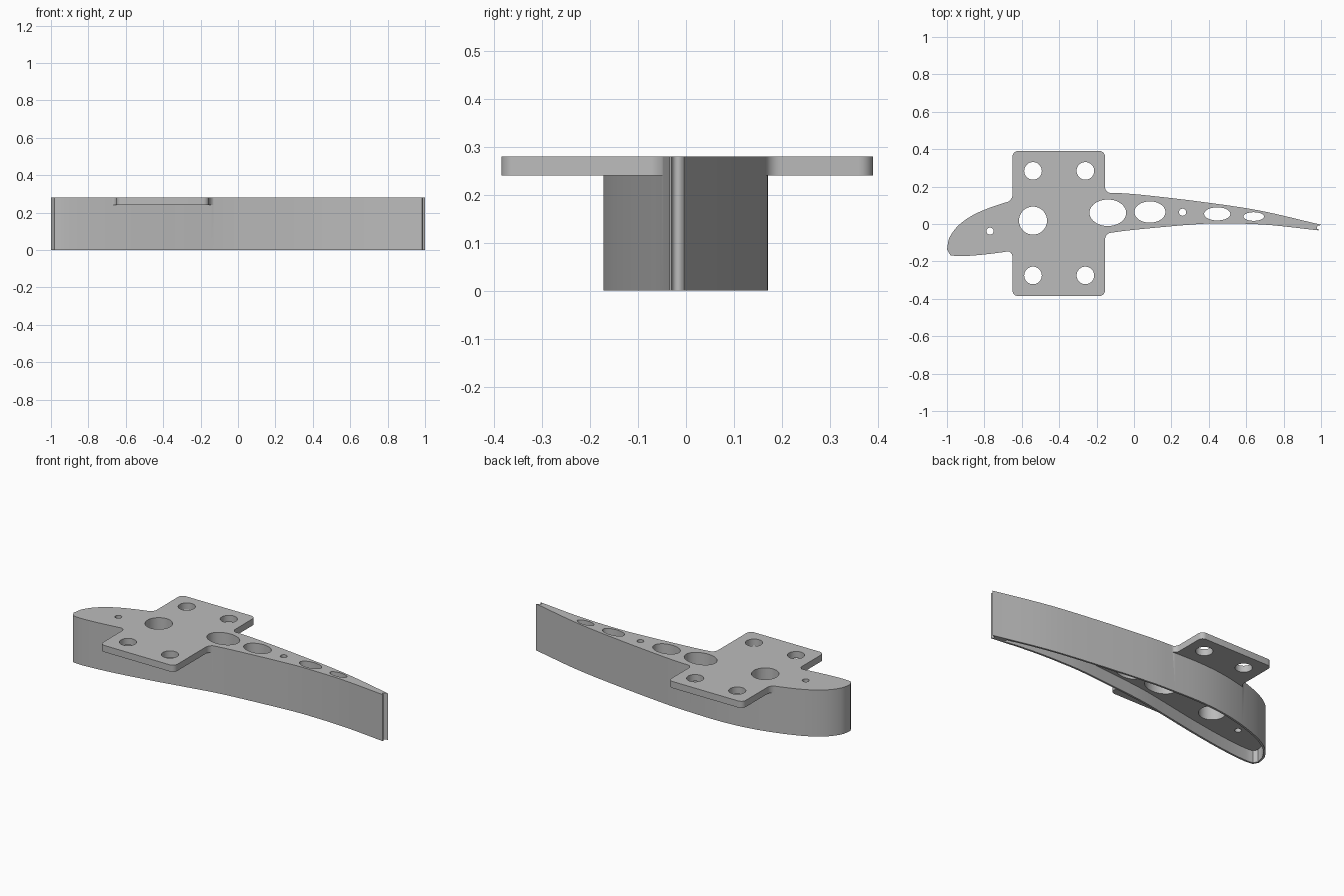
import bpy, bmesh, math
from mathutils import Vector

if "Cube" in bpy.data.objects:
    bpy.data.objects.remove(bpy.data.objects["Cube"])

TOP, PLATE_Z, RECESS_Z, WALL = 0.28, 0.24, 0.075, 0.012

metal = bpy.data.materials.new("plain grey")
metal.diffuse_color = (0.5, 0.5, 0.5, 1)
metal.use_nodes = True
metal.node_tree.nodes["Principled BSDF"].inputs["Base Color"].default_value = metal.diffuse_color


def spline(pts, n=8):
    """Smooth curve through the points."""
    p = [Vector(q) for q in pts]
    p = [2 * p[0] - p[1]] + p + [2 * p[-1] - p[-2]]
    out = []
    for a, b, c, d in zip(p, p[1:], p[2:], p[3:]):
        for i in range(n):
            t = i / n
            out.append(0.5 * (2 * b + (c - a) * t + (2 * a - 5 * b + 4 * c - d) * t * t
                              + (3 * b - a - 3 * c + d) * t ** 3))
    return out + [p[-2]]


def rounded(corners, n=6):
    """Polygon whose corners (x, y, radius) are rounded."""
    out = []
    for i, (x, y, r) in enumerate(corners):
        c = Vector((x, y))
        if not r:
            out.append(c)
            continue
        a = c + (Vector(corners[i - 1][:2]) - c).normalized() * r
        b = c + (Vector(corners[(i + 1) % len(corners)][:2]) - c).normalized() * r
        o = a + b - c
        for k in range(n + 1):
            t = k / n * math.pi / 2
            out.append(o + (a - o) * math.cos(t) + (b - o) * math.sin(t))
    return out


def inset(poly, d):
    """Offset a clockwise outline inwards."""
    out = []
    for i, p in enumerate(poly):
        t = (poly[(i + 1) % len(poly)] - poly[i - 1]).normalized()
        out.append(p + Vector((t.y, -t.x)) * d)
    return out


def prism(name, poly, z0, z1):
    bm = bmesh.new()
    f = bm.faces.new([bm.verts.new((p[0], p[1], z0)) for p in poly])
    ext = bmesh.ops.extrude_face_region(bm, geom=[f])["geom"]
    for v in ext:
        if isinstance(v, bmesh.types.BMVert):
            v.co.z = z1
    bmesh.ops.recalc_face_normals(bm, faces=bm.faces[:])
    me = bpy.data.meshes.new(name)
    bm.to_mesh(me)
    bm.free()
    me.materials.append(metal)
    ob = bpy.data.objects.new(name, me)
    bpy.context.collection.objects.link(ob)
    return ob


def combine(target, other, op):
    bpy.context.view_layer.objects.active = target
    m = target.modifiers.new(op, 'BOOLEAN')
    m.operation, m.solver, m.object = op, 'EXACT', other
    bpy.ops.object.modifier_apply(modifier=m.name)
    bpy.data.objects.remove(other)


# Curved blade outline: upper side, grooved trailing edge, lower side
upper = spline([(-1, -0.135), (-0.985, -0.07), (-0.93, 0.0), (-0.83, 0.063), (-0.67, 0.12),
                (-0.5, 0.157), (-0.33, 0.171), (-0.13, 0.167), (0.03, 0.157), (0.35, 0.12),
                (0.67, 0.072), (1.0, -0.004)])
groove = [Vector((0.99 - 0.013 * math.sin(t), -0.019 + 0.011 * math.cos(t)))
          for t in [k * math.pi / 8 for k in range(9)]]
lower = spline([(0.985, -0.034), (0.72, -0.005), (0.51, 0.003), (0.35, 0.0), (0.03, -0.028),
                (-0.13, -0.048), (-0.3, -0.08), (-0.5, -0.118), (-0.69, -0.149),
                (-0.83, -0.166), (-0.93, -0.172), (-0.982, -0.167)])
outline = upper + groove + lower
rib = prism("blade_rib", outline, 0, TOP)

# Shallow hollow underneath, leaving a thin rim
hollow = inset([p for p in outline if p.x < 0.95], WALL)
combine(rib, prism("hollow_cutter", hollow, -0.1, RECESS_Z), 'DIFFERENCE')

# Mounting plate with rounded corners and fillets into the blade
L, R, F = -0.65, -0.155, 0.03
plate = prism("mounting_plate", rounded([
    (L, 0.39, F), (R, 0.39, F), (R, 0.167, F), (-0.1, 0.163, 0), (-0.1, -0.04, 0),
    (R, -0.053, F), (R, -0.385, F), (L, -0.385, F), (L, -0.145, F), (-0.7, -0.145, 0),
    (-0.7, 0.108, 0), (L, 0.126, F)]), PLATE_Z, TOP)
combine(rib, plate, 'UNION')

# Bolt holes and lightening holes: x, y, half width, half depth
holes = [(-0.54, 0.018, 0.075, 0.075), (-0.14, 0.06, 0.098, 0.071), (0.085, 0.064, 0.083, 0.057),
         (0.26, 0.063, 0.019, 0.019), (0.445, 0.054, 0.07, 0.035), (0.64, 0.04, 0.055, 0.023),
         (-0.77, -0.038, 0.019, 0.019)]
holes += [(x, y, 0.047, 0.047) for x in (-0.54, -0.26) for y in (0.284, -0.275)]
for x, y, a, b in holes:
    ring = [(x + a * math.cos(k * math.pi / 20), y + b * math.sin(k * math.pi / 20))
            for k in range(40)]
    combine(rib, prism("hole_cutter", ring, -0.1, 0.4), 'DIFFERENCE')

bpy.ops.object.select_all(action='DESELECT')
rib.select_set(True)
bpy.context.view_layer.objects.active = rib
bpy.ops.object.shade_smooth_by_angle(angle=math.radians(30))
